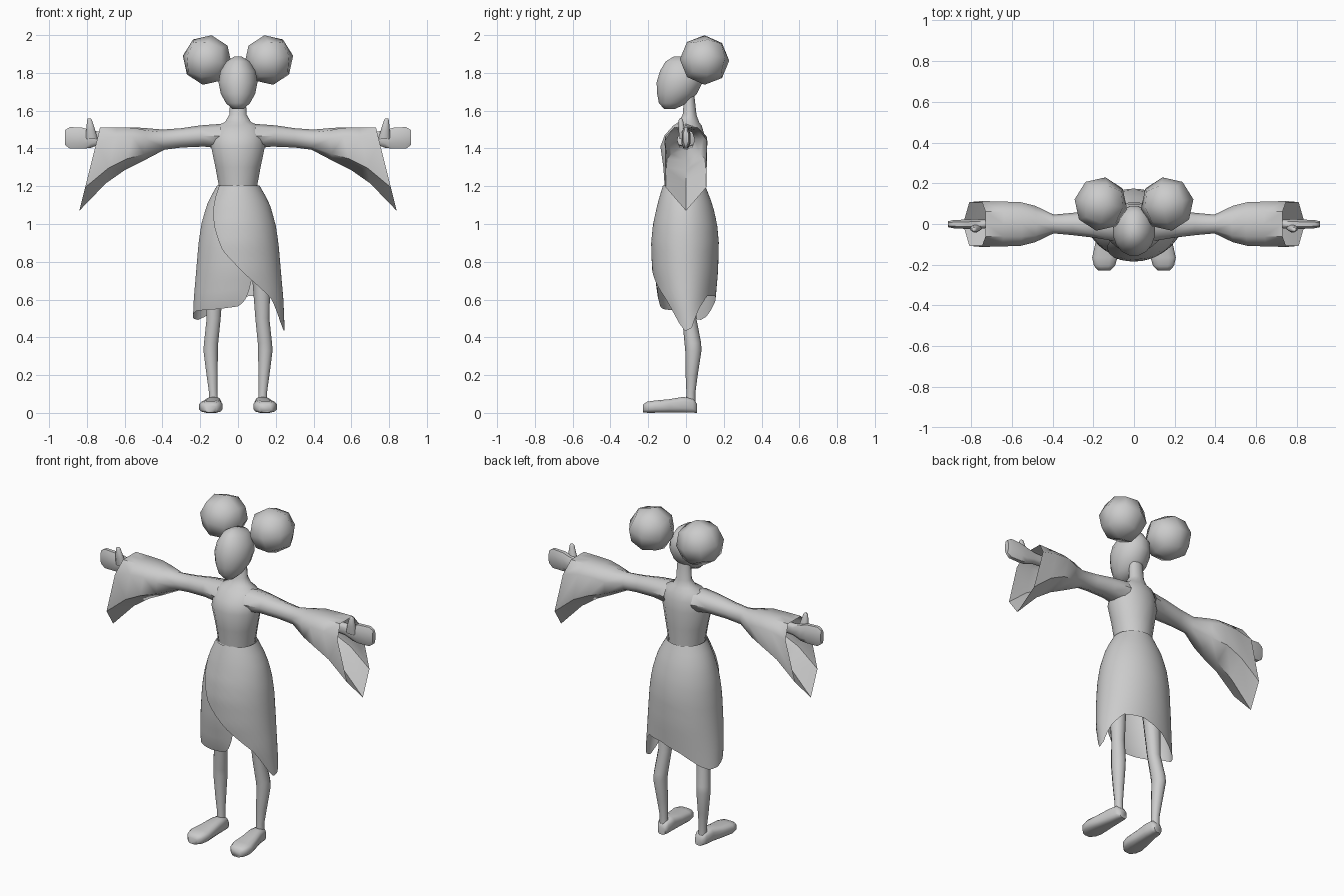
import bpy, bmesh, math
from mathutils import Matrix

if "Cube" in bpy.data.objects:
    bpy.data.objects.remove(bpy.data.objects["Cube"], do_unlink=True)

grey = bpy.data.materials.new("plain grey")
grey.use_nodes = True
grey.diffuse_color = (0.6, 0.6, 0.6, 1)
grey.node_tree.nodes["Principled BSDF"].inputs["Base Color"].default_value = (0.6, 0.6, 0.6, 1)


def finish(name, bm, mirror=False, angle=60, fix_normals=True):
    if fix_normals:
        bmesh.ops.recalc_face_normals(bm, faces=bm.faces)
    mesh = bpy.data.meshes.new(name)
    bm.to_mesh(mesh)
    bm.free()
    mesh.materials.append(grey)
    obj = bpy.data.objects.new(name, mesh)
    bpy.context.collection.objects.link(obj)
    if mirror:
        obj.modifiers.new("mirror", 'MIRROR')
    bpy.ops.object.select_all(action='DESELECT')
    obj.select_set(True)
    bpy.context.view_layer.objects.active = obj
    bpy.ops.object.shade_smooth_by_angle(angle=math.radians(angle))
    return obj


def skin(bm, rings, closed=True, caps=True):
    """Join successive rings of points with quads."""
    rows = [[bm.verts.new(p) for p in ring] for ring in rings]
    n = len(rows[0])
    for a, b in zip(rows, rows[1:]):
        for i in range(n if closed else n - 1):
            j = (i + 1) % n
            bm.faces.new((a[i], a[j], b[j], b[i]))
    if caps:
        bm.faces.new(rows[0])
        bm.faces.new(rows[-1])


def loft(name, axis, rings, seg=12, power=1.0, **kw):
    """Rings are (position on axis, low u, high u, low v, high v)."""
    bm = bmesh.new()
    points = []
    for pos, u0, u1, v0, v1 in rings:
        ring = []
        for i in range(seg):
            t = math.tau * (i + 0.5) / seg
            c, s = math.cos(t), math.sin(t)
            u = (u0 + u1) / 2 + (u1 - u0) / 2 * math.copysign(abs(c) ** power, c)
            v = (v0 + v1) / 2 + (v1 - v0) / 2 * math.copysign(abs(s) ** power, s)
            ring.append({'x': (pos, u, v), 'y': (u, pos, v), 'z': (u, v, pos)}[axis])
        points.append(ring)
    skin(bm, points)
    return finish(name, bm, **kw)


def lookup(table, key):
    """Linear interpolation of the columns of a sorted table."""
    if key <= table[0][0]:
        return table[0][1:]
    for a, b in zip(table, table[1:]):
        if key <= b[0]:
            f = (key - a[0]) / (b[0] - a[0])
            return [p + (q - p) * f for p, q in zip(a[1:], b[1:])]
    return table[-1][1:]


# Head, neck and torso
loft("head", 'z', [
    (1.608, -.03, .03, -.115, -.06), (1.64, -.065, .065, -.145, .01),
    (1.69, -.093, .093, -.155, .06), (1.75, -.105, .105, -.158, .09),
    (1.81, -.095, .095, -.14, .09), (1.86, -.063, .063, -.11, .06),
    (1.887, -.02, .02, -.065, -.01)], seg=16)
loft("torso", 'z', [
    (1.08, -.1, .1, -.1, .09), (1.2, -.103, .103, -.115, .095),
    (1.3, -.122, .122, -.122, .1), (1.41, -.145, .145, -.138, .107),
    (1.47, -.14, .14, -.115, .1), (1.52, -.115, .115, -.07, .085),
    (1.54, -.07, .07, -.04, .07), (1.58, -.046, .046, -.018, .056),
    (1.68, -.042, .042, -.01, .045)], seg=16)

# Round hair buns
bm = bmesh.new()
bmesh.ops.create_cube(bm, size=1)
bmesh.ops.subdivide_edges(bm, edges=bm.edges, cuts=1, use_grid_fill=True)
for v in bm.verts:
    v.co = v.co.normalized() * 0.133
bmesh.ops.transform(bm, matrix=Matrix.Translation((.163, .098, 1.868))
                    @ Matrix.Rotation(math.radians(-10), 4, 'Y')
                    @ Matrix.Rotation(math.radians(10), 4, 'Z'), verts=bm.verts)
finish("hair_buns", bm, mirror=True)

# Sleeves: round at the shoulder, opening to a pointed hanging cuff
ROUND = [(0, 0), (.72, .14), (1, .5), (.72, .86), (0, 1)]
CUFF = [(0, 0), (.55, 0), (1, .17), (.95, .72), (0, 1)]
sleeve = [  # top x, bottom x, top z, bottom z, half width, flare
    (.09, .09, 1.53, 1.40, .085, 0), (.2, .18, 1.522, 1.41, .068, 0),
    (.3, .3, 1.507, 1.405, .055, 0), (.4, .39, 1.5, 1.393, .046, 0),
    (.48, .5, 1.507, 1.335, .09, .5), (.55, .6, 1.512, 1.285, .108, .9),
    (.64, .7, 1.512, 1.215, .11, 1), (.73, .84, 1.512, 1.07, .113, 1)]
rings = []
for xt, xb, top, low, half, flare in sleeve:
    side = [(a[0] + (b[0] - a[0]) * flare, a[1] + (b[1] - a[1]) * flare)
            for a, b in zip(ROUND, CUFF)]
    loop = side + [(-u, t) for u, t in side[3:0:-1]]
    rings.append([(xt + (xb - xt) * t, u * half, top + (low - top) * t) for u, t in loop])
bm = bmesh.new()
skin(bm, rings, caps=False)
finish("sleeves", bm, mirror=True, angle=50)

# Hands and thumbs
loft("hands", 'x', [
    (.62, -.02, .02, 1.43, 1.49), (.73, -.022, .022, 1.42, 1.49),
    (.78, -.026, .026, 1.4, 1.5), (.82, -.026, .024, 1.395, 1.513),
    (.89, -.022, .02, 1.395, 1.517), (.915, -.016, .014, 1.415, 1.5)],
    seg=8, power=.8, mirror=True)
loft("thumbs", 'z', [
    (1.45, .74, .81, -.035, .01), (1.5, .755, .805, -.042, -.005),
    (1.55, .772, .8, -.04, -.015), (1.558, .778, .796, -.035, -.02)],
    seg=8, mirror=True)

# Wrapped skirt: one spiral sheet with an uneven hem
BODY = [  # height, half width, front y, back y
    (.43, .245, -.1, .14), (.6, .238, -.155, .155), (.75, .225, -.177, .168),
    (.9, .212, -.182, .172), (1.0, .197, -.172, .163), (1.1, .168, -.15, .14),
    (1.16, .138, -.134, .117), (1.205, .112, -.12, .1)]
HEM = [  # turn from the front, hem height
    (-58, 1.19), (-49, 1.1), (-40, 1.0), (-22, .86), (13, .72), (48, .6),
    (66, .48), (78, .432), (96, .45), (115, .55), (135, .62), (165, .62),
    (195, .58), (225, .51), (240, .492), (260, .5), (290, .54), (335, .55),
    (362, .565), (372, .61), (378, .68), (390, .85)]
WRAP = [(-58, 1.02), (60, 1.01), (220, 1.01), (300, .97), (390, .94)]
columns, rows = 90, 14
rings = []
for i in range(columns + 1):
    turn = -58 + 448 * i / columns
    hem, = lookup(HEM, turn)
    wrap, = lookup(WRAP, turn)
    t = math.radians(turn)
    line = []
    for k in range(rows + 1):
        z = 1.205 + (hem - 1.205) * k / rows
        half, front, back = lookup(BODY, z)
        mid, depth = (front + back) / 2, (back - front) / 2
        line.append((half * wrap * math.sin(t), mid - depth * wrap * math.cos(t), z))
    rings.append(line)
bm = bmesh.new()
skin(bm, rings, closed=False, caps=False)
finish("wrap_skirt", bm, fix_normals=False)

# Legs and feet
loft("legs", 'z', [
    (.05, .105, .155, .0, .05), (.11, .108, .155, .002, .05),
    (.2, .106, .168, -.002, .062), (.33, .105, .185, -.004, .082),
    (.37, .103, .182, -.008, .08), (.5, .09, .168, -.02, .055),
    (.75, .07, .175, -.045, .055), (1.05, .01, .13, -.07, .07)],
    seg=10, mirror=True)
loft("feet", 'y', [
    (.057, .1, .15, .0, .05), (.035, .09, .165, 0, .08),
    (-.02, .088, .172, 0, .085), (-.09, .085, .19, 0, .073),
    (-.165, .08, .207, 0, .066), (-.205, .092, .198, 0, .06),
    (-.228, .115, .178, .002, .045)], seg=12, power=.65, mirror=True)
